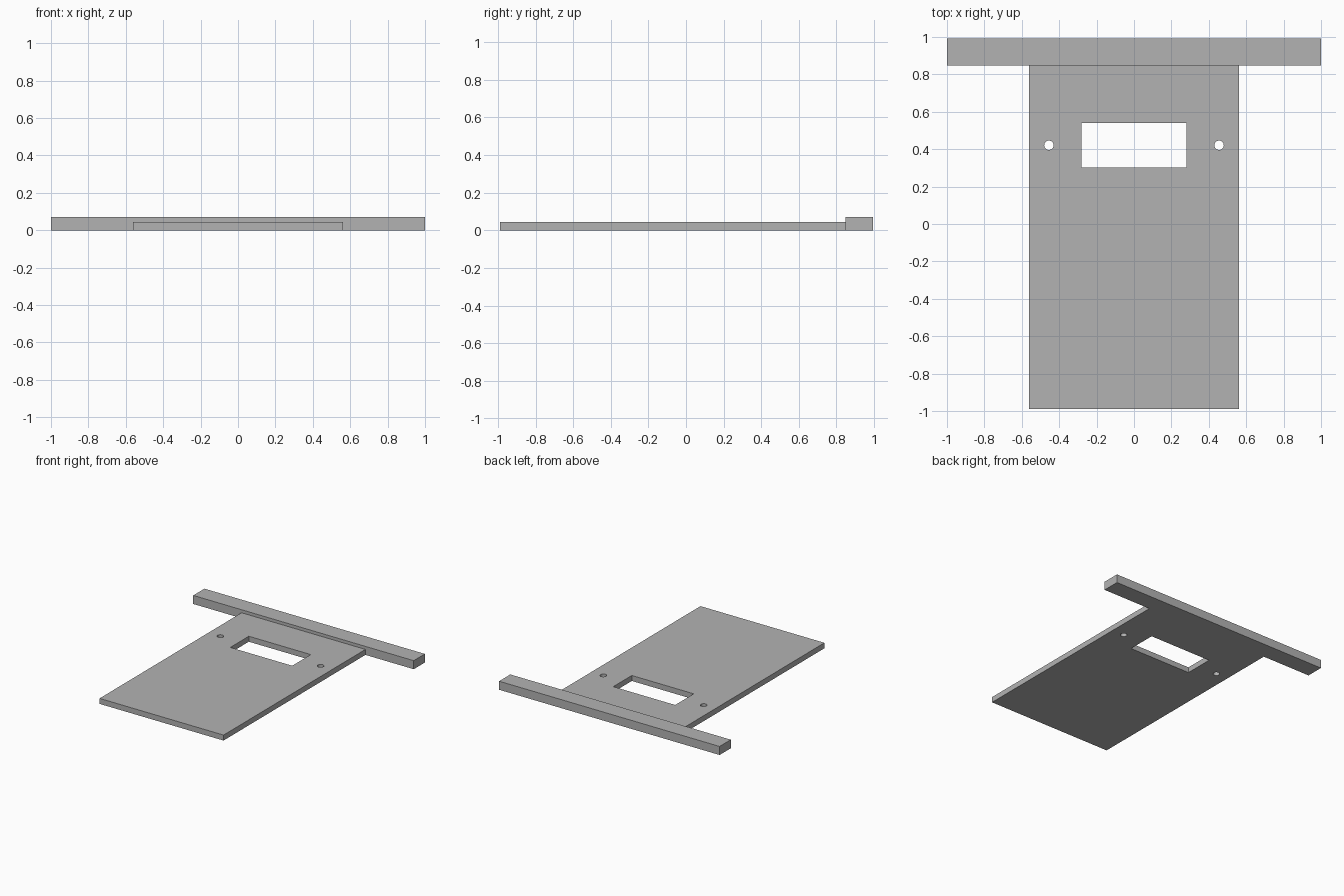
import bpy

cube = bpy.data.objects.get("Cube")
if cube:
    bpy.data.objects.remove(cube, do_unlink=True)

grey = bpy.data.materials.new("plain grey")
grey.use_nodes = True
colour = (0.45, 0.45, 0.45, 1)
grey.diffuse_color = colour
grey.node_tree.nodes["Principled BSDF"].inputs["Base Color"].default_value = colour


def box(name, x, y, z):
    """Box spanning the (low, high) ranges on each axis."""
    spans = (x, y, z)
    bpy.ops.mesh.primitive_cube_add(size=1, location=[(a + b) / 2 for a, b in spans])
    ob = bpy.context.object
    ob.name = name
    ob.scale = [b - a for a, b in spans]
    bpy.ops.object.transform_apply(location=False, rotation=False, scale=True)
    ob.data.materials.append(grey)
    return ob


def cut(target, cutter):
    mod = target.modifiers.new(cutter.name, "BOOLEAN")
    mod.operation = "DIFFERENCE"
    mod.solver = "EXACT"
    mod.object = cutter
    cutter.hide_render = True
    bpy.context.view_layer.objects.active = target
    bpy.ops.object.modifier_apply(modifier=mod.name)
    bpy.data.objects.remove(cutter, do_unlink=True)


# Flat plate and the thicker bar across its back end
plate = box("base_plate", (-0.562, 0.562), (-0.99, 0.848), (0, 0.045))
box("cross_bar", (-1, 1), (0.848, 0.993), (0, 0.07))

# Rectangular window
cut(plate, box("window_cutter", (-0.281, 0.281), (0.301, 0.541), (-0.1, 0.1)))

# Screw hole on each side of the window
for side in (-1, 1):
    bpy.ops.mesh.primitive_cylinder_add(
        vertices=32, radius=0.025, depth=0.2, location=(side * 0.455, 0.421, 0))
    hole = bpy.context.object
    hole.name = "hole_cutter"
    hole.data.materials.append(grey)
    cut(plate, hole)

# Smooth hole walls, sharp edges elsewhere
bpy.ops.object.select_all(action="DESELECT")
plate.select_set(True)
bpy.context.view_layer.objects.active = plate
bpy.ops.object.shade_smooth_by_angle()
